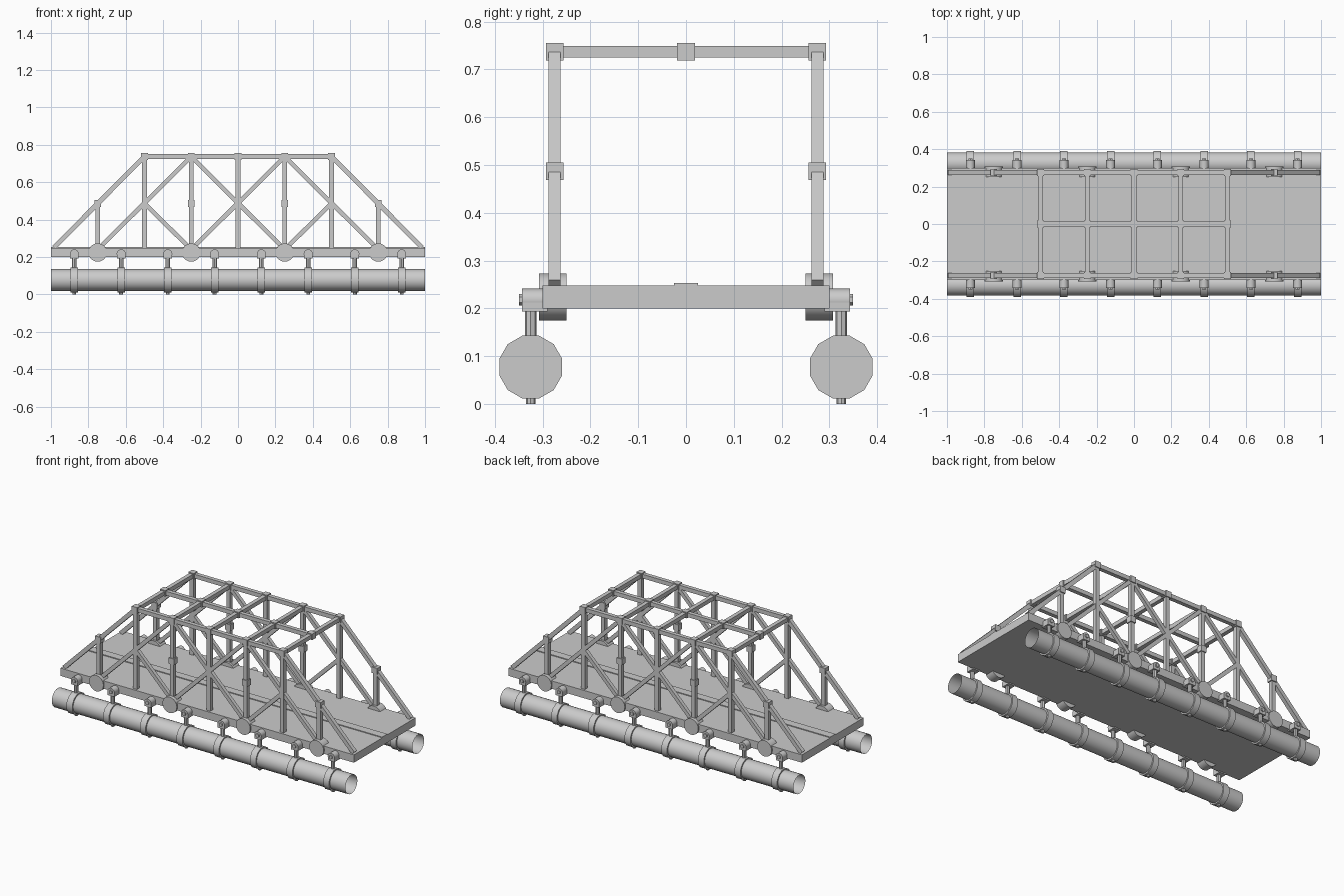
import bpy, bmesh, math
from mathutils import Vector, Matrix

if "Cube" in bpy.data.objects:
    bpy.data.objects.remove(bpy.data.objects["Cube"])

TRUSS_Y = 0.275          # truss plane
PIPE_Y, PIPE_Z = 0.325, 0.077
LOW, MID, TOP = 0.24, 0.487, 0.737


def finish(name, bm, smooth=False):
    me = bpy.data.meshes.new(name)
    bm.to_mesh(me)
    bm.free()
    ob = bpy.data.objects.new(name, me)
    bpy.context.collection.objects.link(ob)
    if smooth:
        bpy.ops.object.select_all(action='DESELECT')
        bpy.context.view_layer.objects.active = ob
        ob.select_set(True)
        bpy.ops.object.shade_smooth_by_angle(angle=math.radians(40))
    return ob


def box(bm, c, size):
    bmesh.ops.create_cube(bm, size=1, matrix=Matrix.Translation(c) @ Matrix.Diagonal((*size, 1)))


def beam(bm, a, b, w=0.025):
    # square bar between two points, kept upright in the truss plane
    a, b = Vector(a), Vector(b)
    d = b - a
    x = d.normalized()
    y = Vector((0, 1, 0)) if abs(x.y) < 0.9 else Vector((1, 0, 0))
    rot = Matrix((x, y, x.cross(y))).transposed().to_4x4()
    bmesh.ops.create_cube(bm, size=1, matrix=Matrix.Translation((a + b) / 2) @ rot
                          @ Matrix.Diagonal((d.length, w, w, 1)))


def cyl(bm, a, b, r, n, caps=True, turn=0.0):
    a, b = Vector(a), Vector(b)
    d = b - a
    rot = Vector((0, 0, 1)).rotation_difference(d).to_matrix().to_4x4()
    bmesh.ops.create_cone(bm, cap_ends=caps, segments=n, radius1=r, radius2=r, depth=d.length,
                          matrix=Matrix.Translation((a + b) / 2) @ rot @ Matrix.Rotation(turn, 4, 'Z'))


# road deck and its raised centre strip
bm = bmesh.new()
box(bm, (0, 0, 0.224), (2, 0.6, 0.048))
finish("deck", bm)
bm = bmesh.new()
box(bm, (0, 0, 0.2475), (2, 0.05, 0.011))
finish("deck_centre_strip", bm)

for side, s in (("front", -1), ("back", 1)):
    y = s * TRUSS_Y

    # truss posts
    bm = bmesh.new()
    for x in (-0.5, -0.25, 0, 0.25, 0.5):
        beam(bm, (x, y, LOW), (x, y, TOP))
    for x in (-0.75, 0.75):
        beam(bm, (x, y, LOW), (x, y, MID))
    finish(side + "_truss_posts", bm)

    # sloping end posts and crossing braces
    bm = bmesh.new()
    for m in (-1, 1):
        beam(bm, (m * 0.985, y, 0.25), (m * 0.5, y, TOP))
        beam(bm, (m * 0.75, y, LOW), (m * 0.25, y, TOP), 0.023)
        beam(bm, (m * 0.5, y, MID), (m * 0.25, y, LOW), 0.023)
        beam(bm, (m * 0.25, y, TOP), (-m * 0.25, y, LOW), 0.023)
    finish(side + "_truss_braces", bm)

    # joint blocks halfway up
    bm = bmesh.new()
    for x in (-0.75, -0.25, 0.25, 0.75):
        box(bm, (x, y, MID), (0.037,) * 3)
    finish(side + "_mid_joints", bm)

    # round plates where braces meet the deck
    bm = bmesh.new()
    for x in (-0.75, -0.25, 0.25, 0.75):
        cyl(bm, (x, s * 0.25, 0.224), (x, s * 0.308, 0.224), 0.049, 20)
    finish(side + "_base_plates", bm, True)

    # open pipe under the deck edge
    bm = bmesh.new()
    cyl(bm, (-1, s * PIPE_Y, PIPE_Z), (1, s * PIPE_Y, PIPE_Z), 0.058, 24, caps=False)
    finish(side + "_pipe", bm, True)

    # pipe clamps, hanger rods, and bolted hanger brackets
    clamps, rods, brackets = bmesh.new(), bmesh.new(), bmesh.new()
    for i in range(8):
        x = -0.875 + 0.25 * i
        cyl(clamps, (x - 0.02, s * PIPE_Y, PIPE_Z), (x + 0.02, s * PIPE_Y, PIPE_Z),
            0.068, 12, turn=math.pi / 12)
        cyl(rods, (x, s * PIPE_Y, 0), (x, s * PIPE_Y, 0.02), 0.01, 8)
        cyl(rods, (x, s * PIPE_Y, 0.13), (x, s * PIPE_Y, 0.2), 0.0125, 8)
        cyl(brackets, (x, s * 0.29, 0.217), (x, s * 0.343, 0.217), 0.024, 16)
        box(brackets, (x, s * 0.3165, 0.205), (0.046, 0.053, 0.024))
        cyl(brackets, (x, s * 0.34, 0.218), (x, s * 0.35, 0.218), 0.012, 6)
    finish(side + "_pipe_clamps", clamps, True)
    finish(side + "_hanger_rods", rods)
    finish(side + "_hanger_brackets", brackets, True)

# overhead frame: long beams, cross beams and joint blocks
beams, joints = bmesh.new(), bmesh.new()
for y in (-TRUSS_Y, 0, TRUSS_Y):
    beam(beams, (-0.5, y, TOP), (0.5, y, TOP))
for x in (-0.5, -0.25, 0, 0.25, 0.5):
    beam(beams, (x, -TRUSS_Y, TOP), (x, TRUSS_Y, TOP))
    for y in (-TRUSS_Y, 0, TRUSS_Y):
        box(joints, (x, y, TOP), (0.037,) * 3)
finish("overhead_beams", beams)
finish("overhead_joints", joints)
